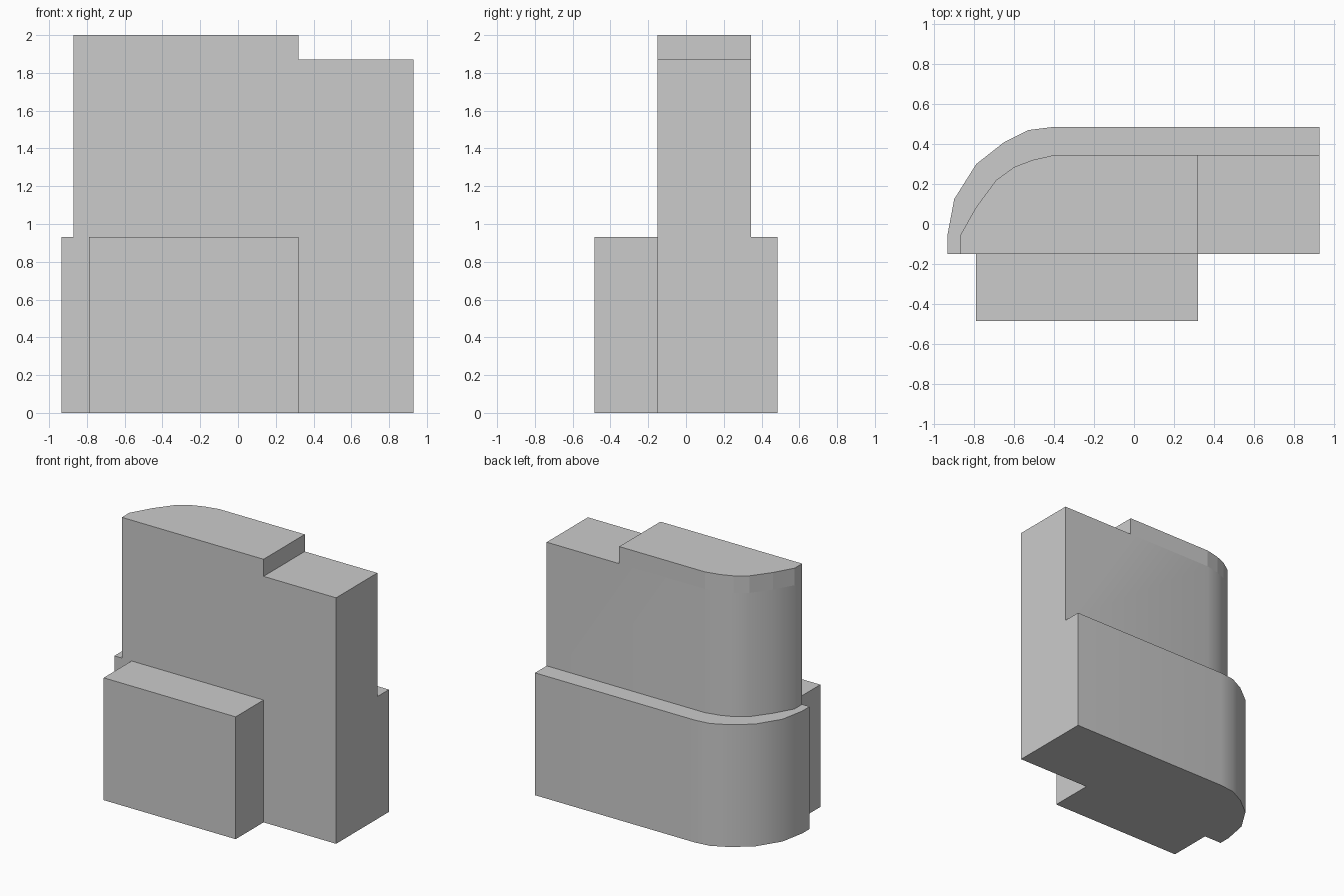
import bpy, bmesh, math

if "Cube" in bpy.data.objects:
    bpy.data.objects.remove(bpy.data.objects["Cube"])


def prism(name, outline, z0, z1):
    """Closed solid from a counter-clockwise or clockwise floor outline."""
    bm = bmesh.new()
    base = bm.faces.new([bm.verts.new((x, y, z0)) for x, y in outline])
    top = bmesh.ops.extrude_face_region(bm, geom=[base], use_keep_orig=True)
    verts = [v for v in top["geom"] if isinstance(v, bmesh.types.BMVert)]
    bmesh.ops.translate(bm, vec=(0, 0, z1 - z0), verts=verts)
    bmesh.ops.recalc_face_normals(bm, faces=bm.faces)
    mesh = bpy.data.meshes.new(name)
    bm.to_mesh(mesh)
    bm.free()
    obj = bpy.data.objects.new(name, mesh)
    bpy.context.collection.objects.link(obj)
    return obj


FRONT, BACK_LOW, BACK_HIGH = -0.15, 0.485, 0.345
RIGHT, STEP = 0.93, 0.32
LOW_TOP, SHOULDER, TOP = 0.93, 1.87, 2.0

# Rounded back-left corners, from the back wall to the front wall
low_curve = [(-0.41, BACK_LOW), (-0.53, 0.47), (-0.65, 0.41), (-0.79, 0.30),
             (-0.90, 0.125), (-0.935, -0.06), (-0.935, FRONT)]
high_curve = [(-0.40, BACK_HIGH), (-0.51, 0.32), (-0.60, 0.285), (-0.69, 0.22),
              (-0.79, 0.085), (-0.872, -0.06), (-0.872, FRONT)]

# Wide lower storey
body = prism("building_body",
             [(RIGHT, FRONT), (RIGHT, BACK_LOW)] + low_curve, 0, LOW_TOP)

# Narrower tower, raised roof and front annex
parts = [
    prism("tower", [(RIGHT, FRONT), (RIGHT, BACK_HIGH)] + high_curve, 0, SHOULDER),
    prism("raised_roof", [(STEP, FRONT), (STEP, BACK_HIGH)] + high_curve, SHOULDER, TOP),
    prism("front_annex", [(-0.79, -0.485), (STEP, -0.485),
                          (STEP, FRONT), (-0.79, FRONT)], 0, LOW_TOP),
]

# Join everything into one clean shell
bpy.context.view_layer.objects.active = body
body.select_set(True)
for part in parts:
    mod = body.modifiers.new(part.name, 'BOOLEAN')
    mod.operation = 'UNION'
    mod.solver = 'EXACT'
    mod.object = part
    bpy.ops.object.modifier_apply(modifier=mod.name)
    bpy.data.objects.remove(part)

# Smooth curved walls, flat facets on the raised roof
bpy.ops.object.shade_smooth_by_angle(angle=math.radians(35))
for face in body.data.polygons:
    if face.center.z > SHOULDER + 0.01:
        face.use_smooth = False
